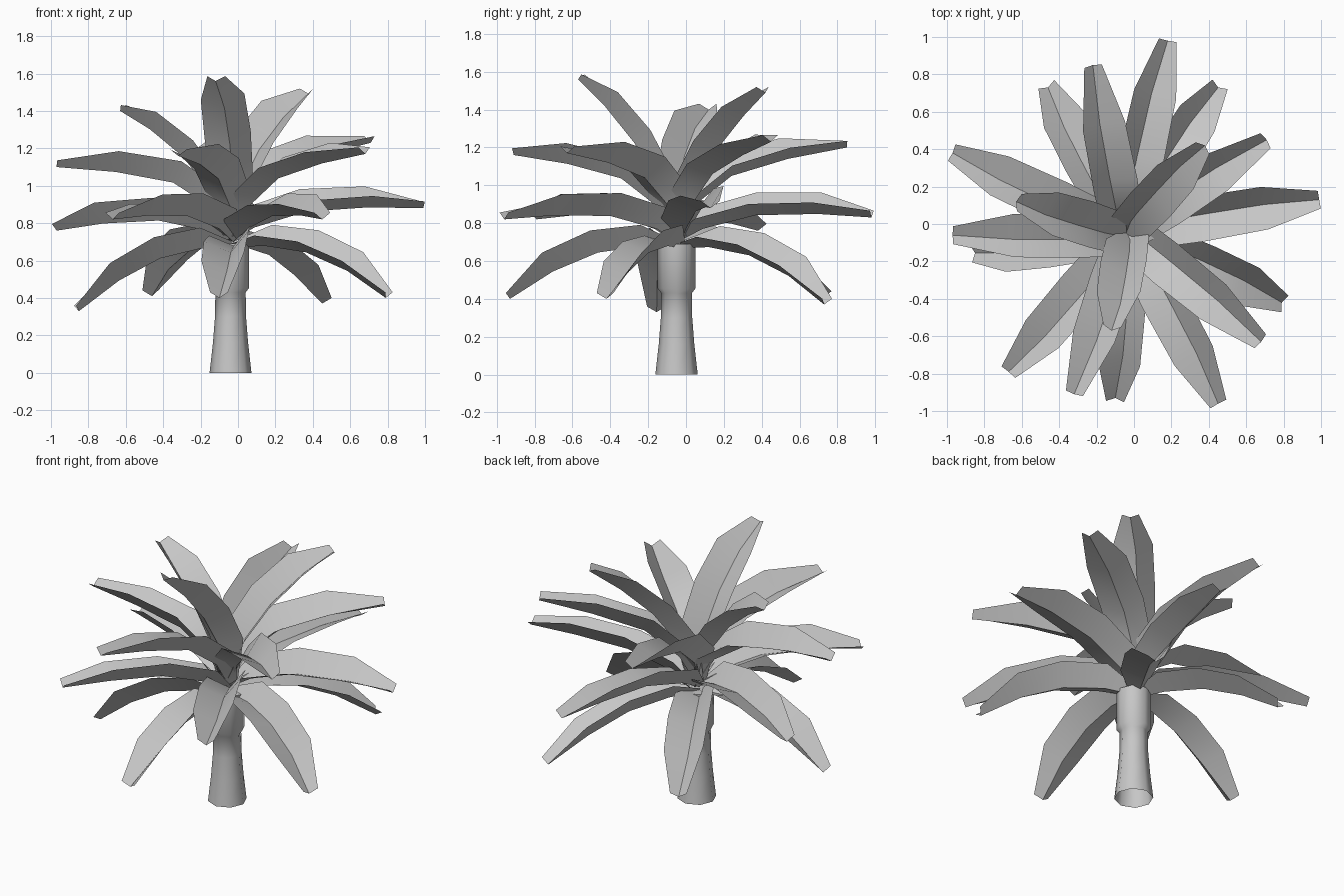
import bpy, bmesh, math
from mathutils import Matrix, Vector

cube = bpy.data.objects.get("Cube")
if cube:
    bpy.data.objects.remove(cube)

CENTRE = Vector((-0.04, -0.05, 0))

SHADE = (0.57, 0.57, 0.57, 1)
grey = bpy.data.materials.new("palm_grey")
grey.use_nodes = True
grey.diffuse_color = SHADE
grey.node_tree.nodes["Principled BSDF"].inputs["Base Color"].default_value = SHADE


def finish(bm, name):
    mesh = bpy.data.meshes.new(name)
    bm.to_mesh(mesh)
    bm.free()
    mesh.materials.append(grey)
    obj = bpy.data.objects.new(name, mesh)
    bpy.context.collection.objects.link(obj)
    bpy.ops.object.select_all(action="DESELECT")
    obj.select_set(True)
    bpy.context.view_layer.objects.active = obj
    bpy.ops.object.shade_smooth_by_angle(angle=math.radians(46))


def make_trunk(profile, sides=8):
    """Lathed trunk, open at the foot and capped under the crown."""
    bm = bmesh.new()
    rings = []
    for radius, z in profile:
        rings.append([bm.verts.new(CENTRE + Vector((
            radius * math.cos(math.tau * i / sides),
            radius * math.sin(math.tau * i / sides), z))) for i in range(sides)])
    for low, high in zip(rings, rings[1:]):
        for i in range(sides):
            j = (i + 1) % sides
            bm.faces.new((low[i], low[j], high[j], high[i]))
    bm.faces.new(rings[-1])
    finish(bm, "trunk")


# Leaf rows from base to tip: half width, roll (left edge up), shift to the left
ROWS = [(0.035, 0.25, 0.02), (0.115, 0.25, 0.03), (0.125, 0.25, 0.03),
        (0.118, 0.22, 0.025), (0.048, 0, 0)]


def make_frond(name, tip, spine):
    """Gutter-folded leaf: a spine with two raised edges, swept out to the tip."""
    reach = Vector((tip[0], tip[1], 0)) - CENTRE
    out = reach.normalized()
    left = Vector((-out.y, out.x, 0))
    tilt = tip[2] - spine[-1][1]
    points = [CENTRE + reach * r + Vector((0, 0, z + r * tilt)) for r, z in spine]
    bm = bmesh.new()
    rows = []
    for i, (p, (half, roll, shift)) in enumerate(zip(points, ROWS)):
        along = (points[min(i + 1, 4)] - points[max(i - 1, 0)]).normalized()
        turn = Matrix.Rotation(roll, 3, along)
        side = turn @ (left * half)
        lift = turn @ (along.cross(left) * half * 0.75)
        p = p + left * shift
        rows.append([bm.verts.new(v) for v in (p + side + lift, p, p - side + lift)])
    for a, b in zip(rows, rows[1:]):
        for k in range(2):
            bm.faces.new((a[k], a[k + 1], b[k + 1], b[k]))
    finish(bm, name)


make_trunk([(0.112, 0), (0.094, 0.16), (0.083, 0.3), (0.081, 0.43),
            (0.1, 0.455), (0.1, 0.69)])

# Each tier: the shared spine (fraction of reach, height) and its leaf tips
TIERS = {
    "top_frond": (
        [(0, 0.72), (0.18, 0.99), (0.42, 1.19), (0.72, 1.36), (1, 1.48)],
        [(0.38, 0.42, 1.49), (-0.12, -0.57, 1.56), (-0.63, 0.12, 1.4)]),
    "upper_frond": (
        [(0, 0.72), (0.11, 0.89), (0.33, 1.04), (0.66, 1.12), (1, 1.17)],
        [(-0.22, 0.85, 1.2), (0.71, 0.45, 1.23), (0.68, -0.63, 1.17),
         (-0.32, -0.91, 1.16), (-0.97, -0.06, 1.1)]),
    "middle_frond": (
        [(0, 0.7), (0.13, 0.77), (0.4, 0.84), (0.72, 0.845), (1, 0.825)],
        [(0.18, 0.98, 0.83), (0.99, 0.13, 0.88), (0.45, -0.96, 0.82),
         (-0.67, -0.79, 0.82), (-0.97, 0.38, 0.76)]),
    "lower_frond": (
        [(0, 0.67), (0.2, 0.675), (0.47, 0.635), (0.74, 0.53), (1, 0.38)],
        [(-0.46, 0.73, 0.41), (0.45, 0.73, 0.37), (0.79, -0.42, 0.4),
         (-0.1, -0.93, 0.4), (-0.85, -0.155, 0.33)]),
}

for tier, (spine, tips) in TIERS.items():
    for n, tip in enumerate(tips, 1):
        make_frond(f"{tier}_{n}", tip, spine)
